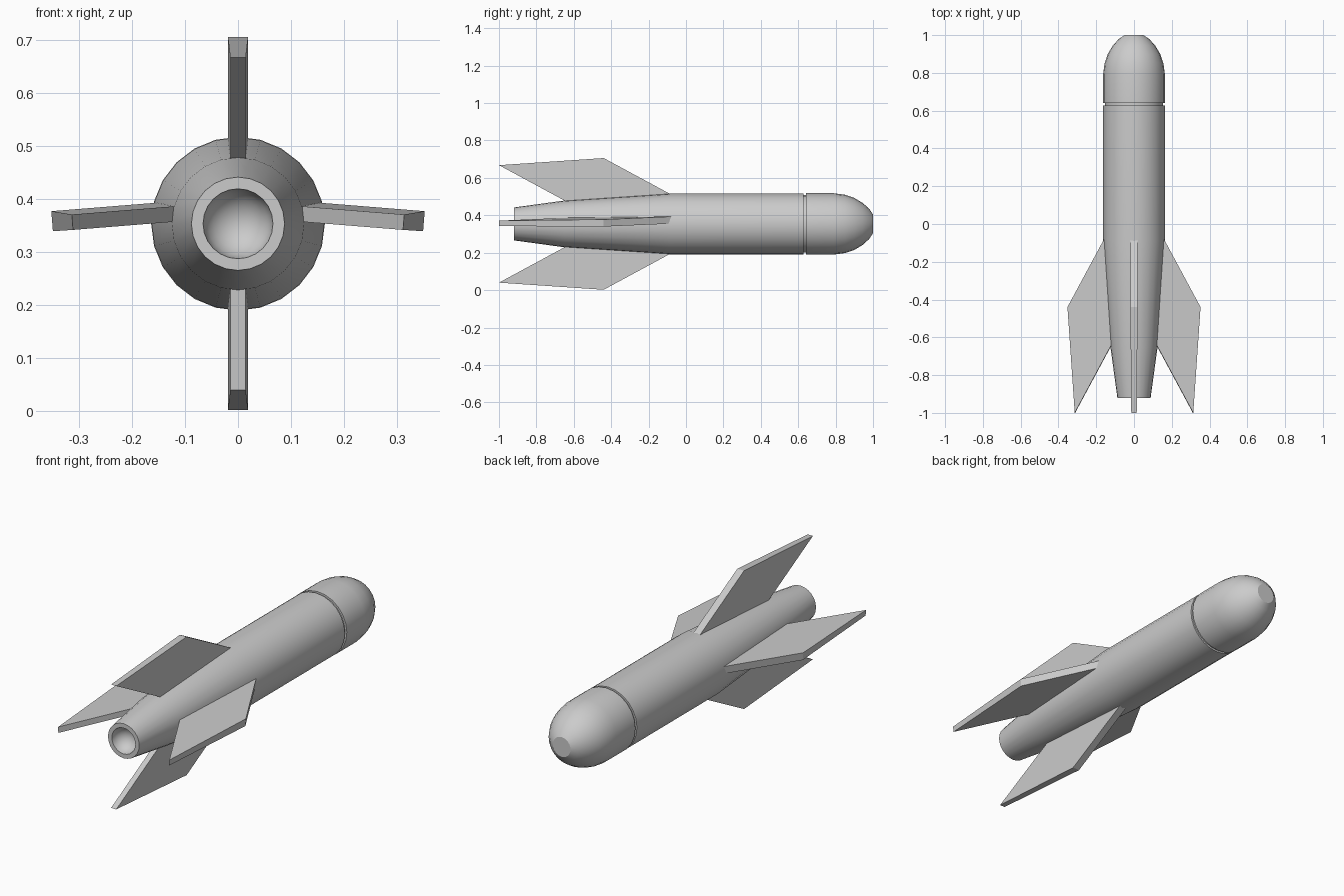
import bpy, bmesh, math
from mathutils import Vector

if "Cube" in bpy.data.objects:
    bpy.data.objects.remove(bpy.data.objects["Cube"])

CZ = 0.354    # height of the body axis
SIDES = 24


def finish(name, bm, smooth):
    bmesh.ops.remove_doubles(bm, verts=bm.verts, dist=1e-5)
    bmesh.ops.recalc_face_normals(bm, faces=bm.faces)
    mesh = bpy.data.meshes.new(name)
    bm.to_mesh(mesh)
    bm.free()
    obj = bpy.data.objects.new(name, mesh)
    bpy.context.collection.objects.link(obj)
    if smooth:
        bpy.ops.object.select_all(action='DESELECT')
        obj.select_set(True)
        bpy.context.view_layer.objects.active = obj
        bpy.ops.object.shade_smooth_by_angle(angle=math.radians(32))
    return obj


def lathe(name, profile):
    """Revolve (y, radius) points around the long axis."""
    bm = bmesh.new()
    verts = [bm.verts.new((0, y, CZ + r)) for y, r in profile]
    edges = [bm.edges.new(pair) for pair in zip(verts, verts[1:])]
    bmesh.ops.spin(bm, geom=verts + edges, cent=(0, 0, CZ), axis=(0, 1, 0),
                   angle=2 * math.pi, steps=SIDES, use_merge=True)
    return finish(name, bm, True)


def fin(name, origin_z, angle, rear_shift=0.0):
    """Swept four-sided fin, (y, radius, half thickness, sideways shift) corners."""
    out = Vector((math.cos(angle), 0, math.sin(angle)))
    side = Vector((-math.sin(angle), 0, math.cos(angle)))
    corners = [(-0.053, 0.143, 0.019, 0), (-0.44, 0.352, 0.019, 0),
               (-1.0, 0.314, 0.0145, rear_shift), (-0.613, 0.105, 0.0145, rear_shift)]
    bm = bmesh.new()
    rings = []
    for s in (-1, 1):
        rings.append([bm.verts.new(Vector((0, y, origin_z)) + out * r + side * (s * t + d))
                      for y, r, t, d in corners])
    bm.faces.new(rings[0])
    bm.faces.new(rings[1])
    for i in range(4):
        j = (i + 1) % 4
        bm.faces.new((rings[0][i], rings[0][j], rings[1][j], rings[1][i]))
    return finish(name, bm, False)


# Main tube with tapered tail and hollow nozzle bowl
bowl = [(-0.92 + 0.066 * math.sin(a), 0.066 * math.cos(a))
        for a in (math.pi / 2 * i / 6 for i in range(7))]
lathe("body_tube", [(0.627, 0), (0.627, 0.163), (-0.09, 0.163), (-0.65, 0.125),
                    (-0.92, 0.088)] + bowl)

# Recessed joint ring and rounded nose
lathe("joint_ring", [(0.65, 0), (0.65, 0.154), (0.61, 0.154), (0.61, 0)])
lathe("nose_cap", [(0.641, 0), (0.641, 0.164), (0.79, 0.164), (0.85, 0.156),
                   (0.90, 0.139), (0.945, 0.112), (0.98, 0.08), (1.0, 0.05), (1.0, 0)])

# Upright fins, and side fins that droop slightly
droop = math.radians(4.6)
fin("top_fin", CZ, math.pi / 2)
fin("bottom_fin", CZ, -math.pi / 2)
fin("right_fin", 0.387, -droop, -0.005)
fin("left_fin", 0.387, math.pi + droop, 0.005)
